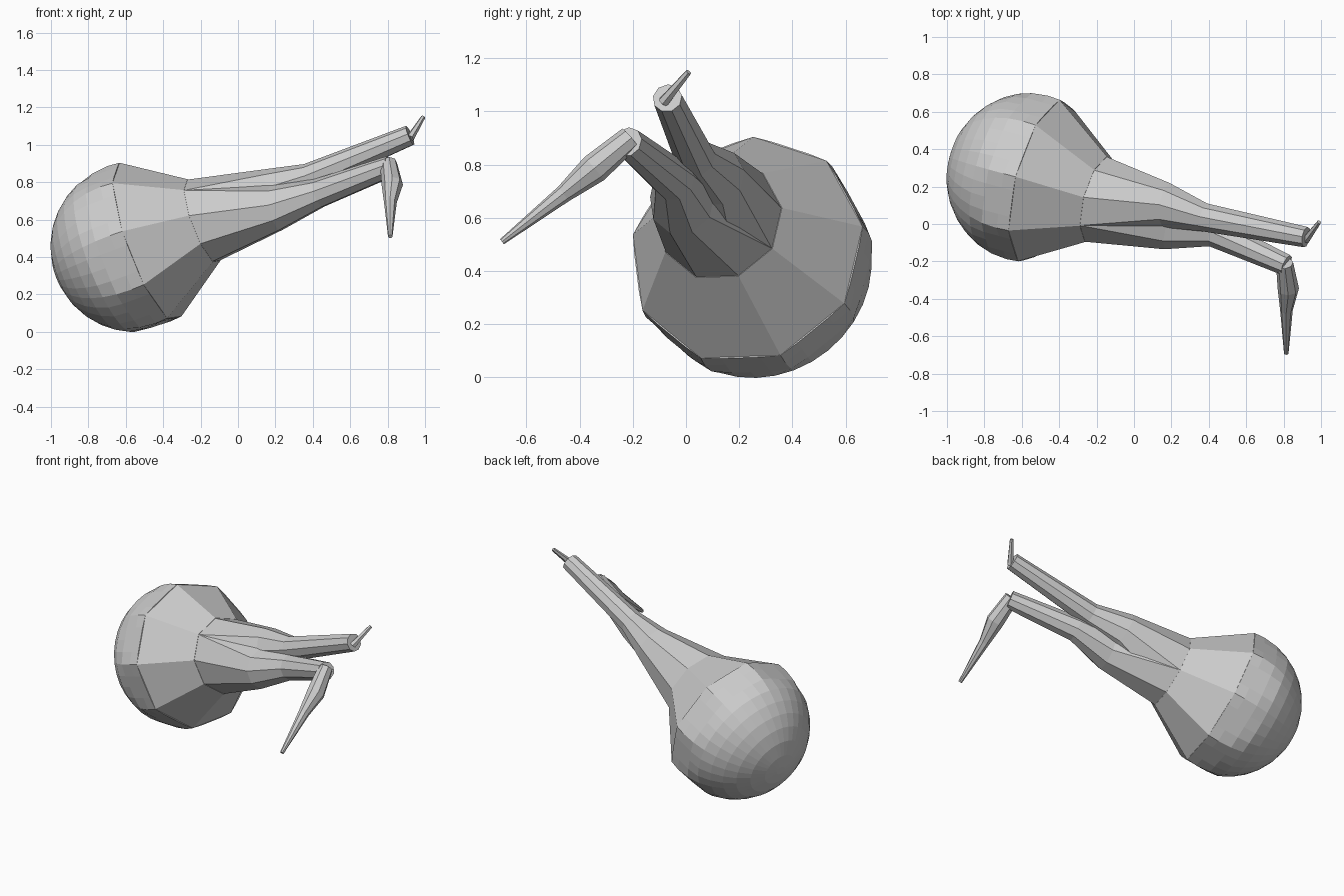
import bpy, bmesh
from math import sin, cos, pi, radians, sqrt
from mathutils import Vector

if "Cube" in bpy.data.objects:
    bpy.data.objects.remove(bpy.data.objects["Cube"])

AXIS = Vector((0.91, -0.245, 0.337)).normalized()
CENTER = Vector((-0.545, 0.245, 0.455))
R = 0.458


def frame(n):
    v = Vector((0, 0, 1))
    v = (v - n * v.dot(n)).normalized()
    return v.cross(n), v


def skin(name, rings):
    """Join rings of points into a closed flat-shaded shell."""
    bm = bmesh.new()
    loops = [[bm.verts.new(p) for p in ring] for ring in rings]
    k = len(loops[0])
    for a, b in zip(loops, loops[1:]):
        for i in range(k):
            j = (i + 1) % k
            bm.faces.new((a[i], a[j], b[j], b[i]))
    bm.faces.new(loops[0][::-1])
    bm.faces.new(loops[-1])
    bmesh.ops.recalc_face_normals(bm, faces=bm.faces)
    me = bpy.data.meshes.new(name)
    bm.to_mesh(me)
    bm.free()
    ob = bpy.data.objects.new(name, me)
    bpy.context.collection.objects.link(ob)
    return ob


def ring(c, r, n, sides):
    u, v = frame(n)
    out = []
    for i in range(sides):
        a = radians(92) + 2 * pi * i / sides
        out.append(Vector(c) + (u * cos(a) + v * sin(a)) * r)
    return out


def limb(name, path, sides=9, start=None):
    """Tapered tube through (centre, radius) stations."""
    pts = [Vector(p) for p, r in path]
    rings = []
    for i, (p, r) in enumerate(path):
        n = (pts[min(i + 1, len(pts) - 1)] - pts[max(i - 1, 0)]).normalized()
        if i == 0 and start:
            n = start
        rings.append(ring(p, r, n, sides))
    return skin(name, rings)


# Rounded back of the bulb: a sphere trimmed by a nine-sided prism
u, v = frame(AXIS)
dome = []
for d in [-0.998, -0.97, -0.9, -0.8, -0.68, -0.54, -0.38, -0.2, 0.0, 0.15]:
    pts = []
    for i in range(36):
        a = radians(92 + 10 * i)
        off = radians((10 * i) % 40 - 20)
        r = min(R * sqrt(1 - d * d), R * cos(pi / 9) / cos(off))
        pts.append(CENTER + AXIS * R * d + (u * cos(a) + v * sin(a)) * r)
    dome.append(pts)
skin("bulb_back", dome)

# Faceted shoulder narrowing to the neck
NECK = Vector((-0.19, 0.13, 0.59))
skin("bulb_shoulder", [ring(CENTER + AXIS * 0.068, 0.453, AXIS, 9),
                       ring(NECK, 0.24, AXIS, 9)])

# Two branches sharing the neck
limb("upper_branch", [(NECK, 0.238), ((0.18, 0.10, 0.755), 0.122),
                      ((0.38, 0.035, 0.825), 0.077),
                      ((0.92, -0.07, 1.05), 0.056)], start=AXIS)
limb("lower_branch", [(NECK, 0.238), ((0.2, -0.015, 0.66), 0.127),
                      ((0.43, -0.045, 0.74), 0.08),
                      ((0.815, -0.22, 0.885), 0.058)], start=AXIS)

# Thin twigs at the branch ends
limb("short_twig", [((0.92, -0.085, 1.035), 0.022),
                    ((0.99, 0.01, 1.148), 0.012)], 6)
limb("hanging_twig", [((0.805, -0.21, 0.9), 0.046),
                      ((0.825, -0.345, 0.785), 0.057),
                      ((0.815, -0.46, 0.69), 0.034),
                      ((0.814, -0.692, 0.51), 0.012)], 8)
